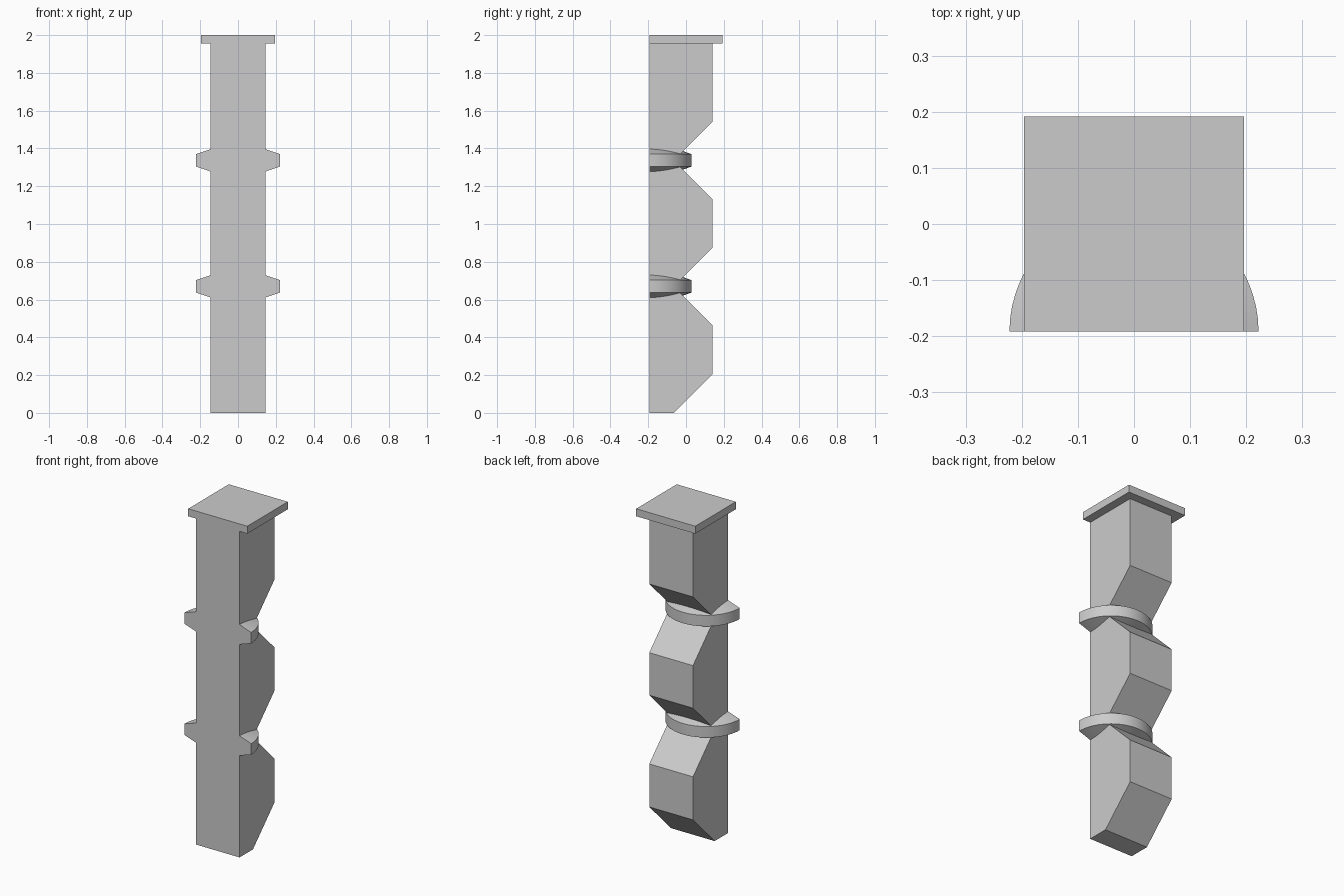
import bpy, bmesh, math

cube = bpy.data.objects.get("Cube")
if cube:
    bpy.data.objects.remove(cube, do_unlink=True)

FRONT, BACK = -0.192, 0.141
RING_HEIGHTS = (0.67, 1.337)
CAP_BOTTOM, TOP = 1.955, 2.0

grey = bpy.data.materials.new("plain grey")
grey.use_nodes = True
colour = (0.6, 0.6, 0.6, 1)
grey.diffuse_color = colour
grey.node_tree.nodes["Principled BSDF"].inputs["Base Color"].default_value = colour


def finish(name, bm):
    bmesh.ops.recalc_face_normals(bm, faces=bm.faces)
    mesh = bpy.data.meshes.new(name)
    bm.to_mesh(mesh)
    bm.free()
    mesh.materials.append(grey)
    obj = bpy.data.objects.new(name, mesh)
    bpy.context.collection.objects.link(obj)
    return obj


def extrude_side_profile(name, points, half_width):
    """Extrude a (y, z) outline across x."""
    bm = bmesh.new()
    face = bm.faces.new([bm.verts.new((-half_width, y, z)) for y, z in points])
    out = bmesh.ops.extrude_face_region(bm, geom=[face])
    moved = [v for v in out["geom"] if isinstance(v, bmesh.types.BMVert)]
    bmesh.ops.translate(bm, verts=moved, vec=(2 * half_width, 0, 0))
    return finish(name, bm)


def half_ring(name, z, segments=32):
    """Half collar with sloping top and bottom, flat at the front."""
    inner, outer, inner_half, outer_half = 0.14, 0.222, 0.061, 0.033
    section = [(inner, -inner_half), (outer, -outer_half),
               (outer, outer_half), (inner, inner_half)]
    bm = bmesh.new()
    loops = []
    for i in range(segments + 1):
        a = math.pi * i / segments
        loops.append([bm.verts.new((r * math.cos(a), FRONT + r * math.sin(a), z + h))
                      for r, h in section])
    for a, b in zip(loops, loops[1:]):
        for k in range(4):
            n = (k + 1) % 4
            bm.faces.new((a[k], a[n], b[n], b[k]))
    bm.faces.new(loops[0])
    bm.faces.new(loops[-1])
    obj = finish(name, bm)
    bpy.ops.object.select_all(action="DESELECT")
    obj.select_set(True)
    bpy.context.view_layer.objects.active = obj
    bpy.ops.object.shade_smooth_by_angle(angle=math.radians(15))


# Column with a chamfered foot and a V-shaped notch in the back at each collar
depth = 0.206
notch = BACK - depth
outline = [(FRONT, 0), (notch, 0), (BACK, depth)]
for z in RING_HEIGHTS:
    outline += [(BACK, z - depth), (notch, z), (BACK, z + depth)]
outline += [(BACK, CAP_BOTTOM), (FRONT, CAP_BOTTOM)]
extrude_side_profile("column", outline, 0.145)

# Square slab on top
extrude_side_profile("top_slab", [(FRONT, CAP_BOTTOM), (-FRONT, CAP_BOTTOM),
                                  (-FRONT, TOP), (FRONT, TOP)], 0.196)

# Collars
for label, z in zip(("lower", "upper"), RING_HEIGHTS):
    half_ring(label + "_collar", z)
